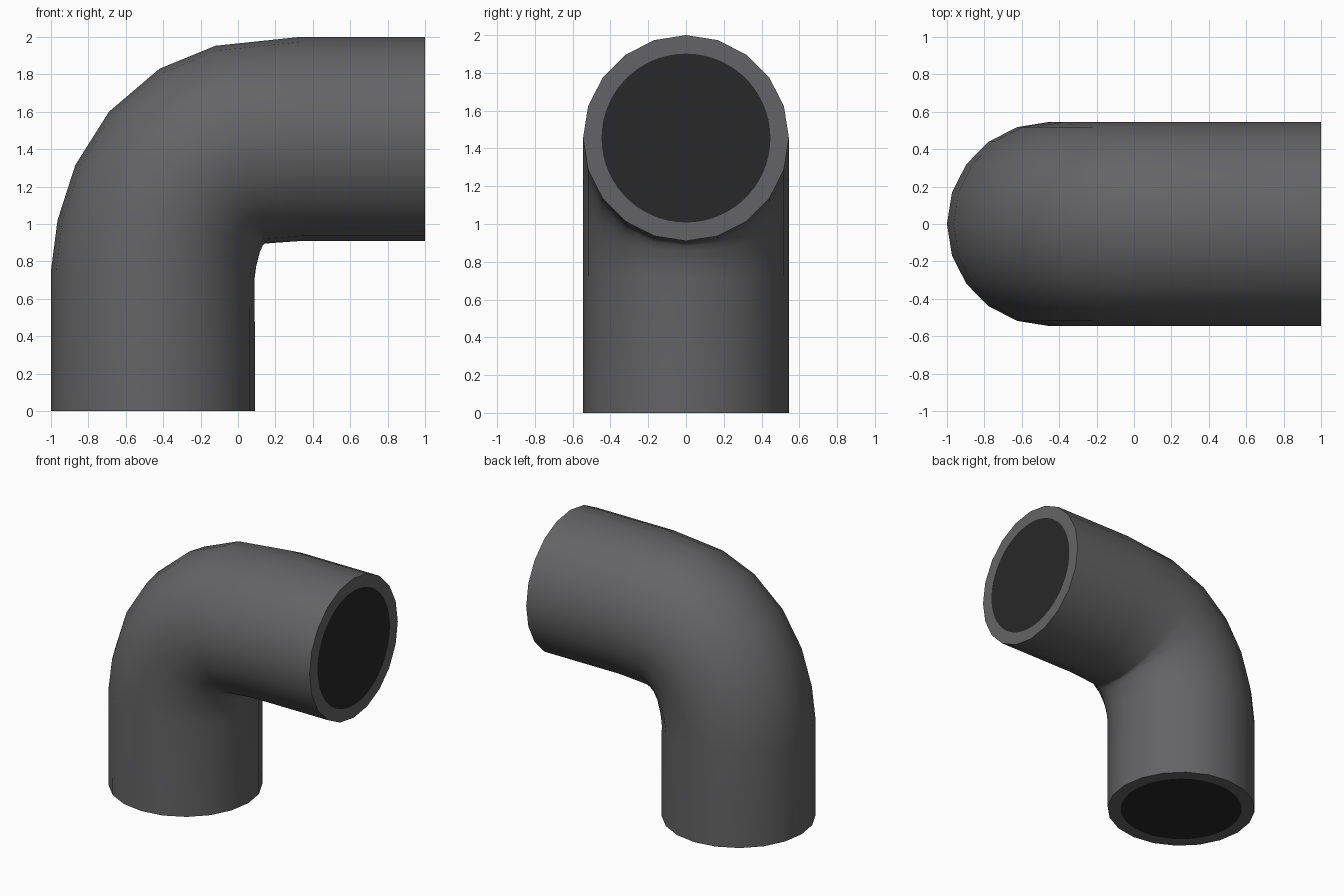
import bpy, bmesh, math
from mathutils import Vector

if "Cube" in bpy.data.objects:
    bpy.data.objects.remove(bpy.data.objects["Cube"])

R, BORE, SIDES, SUB = 0.545, 0.447, 20, 3

def material(name, rgb):
    m = bpy.data.materials.new(name)
    m.diffuse_color = (*rgb, 1)
    m.use_nodes = True
    m.node_tree.nodes["Principled BSDF"].inputs["Base Color"].default_value = m.diffuse_color
    return m

# Ring stations: outer bend x, z and tilt of the path from vertical (degrees)
STATIONS = [(-1, 0, 0), (-1, 0.75, 2), (-0.965, 1.02, 13), (-0.87, 1.315, 25),
            (-0.69, 1.6, 41), (-0.42, 1.83, 59), (-0.12, 1.953, 76),
            (0.33, 2, 89), (1, 2, 90)]

def ring(bm, station, radius, count):
    x, z, tilt = station
    t = math.radians(tilt)
    out = Vector((-math.cos(t), 0, math.sin(t)))
    centre = Vector((x, 0, z)) - out * R
    verts = []
    for i in range(count):
        a = 2 * math.pi * i / count
        verts.append(bm.verts.new(centre + radius * (out * math.cos(a)
                                  + Vector((0, math.sin(a), 0)))))
    return verts

bm = bmesh.new()

# Bent tube wall
rings = [ring(bm, s, R, SIDES) for s in STATIONS]
for a, b in zip(rings, rings[1:]):
    for i in range(SIDES):
        j = (i + 1) % SIDES
        bm.faces.new((a[i], a[j], b[j], b[i])).smooth = True

# Flat ends: light rim around a round dark opening
for station, outer in ((STATIONS[0], rings[0]), (STATIONS[-1], rings[-1])):
    n = SIDES * SUB
    inner = ring(bm, station, BORE, n)
    for i in range(SIDES):
        arc = [inner[(SUB * i + k) % n] for k in range(SUB, -1, -1)]
        bm.faces.new([outer[i], outer[(i + 1) % SIDES]] + arc)
    bm.faces.new(inner).material_index = 1

bmesh.ops.recalc_face_normals(bm, faces=bm.faces)

# Keep the end rims crisp
for e in bm.edges:
    if any(not f.smooth for f in e.link_faces):
        e.smooth = False

mesh = bpy.data.meshes.new("elbow_pipe")
bm.to_mesh(mesh)
bm.free()
mesh.materials.append(material("pipe grey", (0.127, 0.127, 0.132)))
mesh.materials.append(material("opening black", (0.021, 0.021, 0.021)))
pipe = bpy.data.objects.new("elbow_pipe", mesh)
bpy.context.collection.objects.link(pipe)
